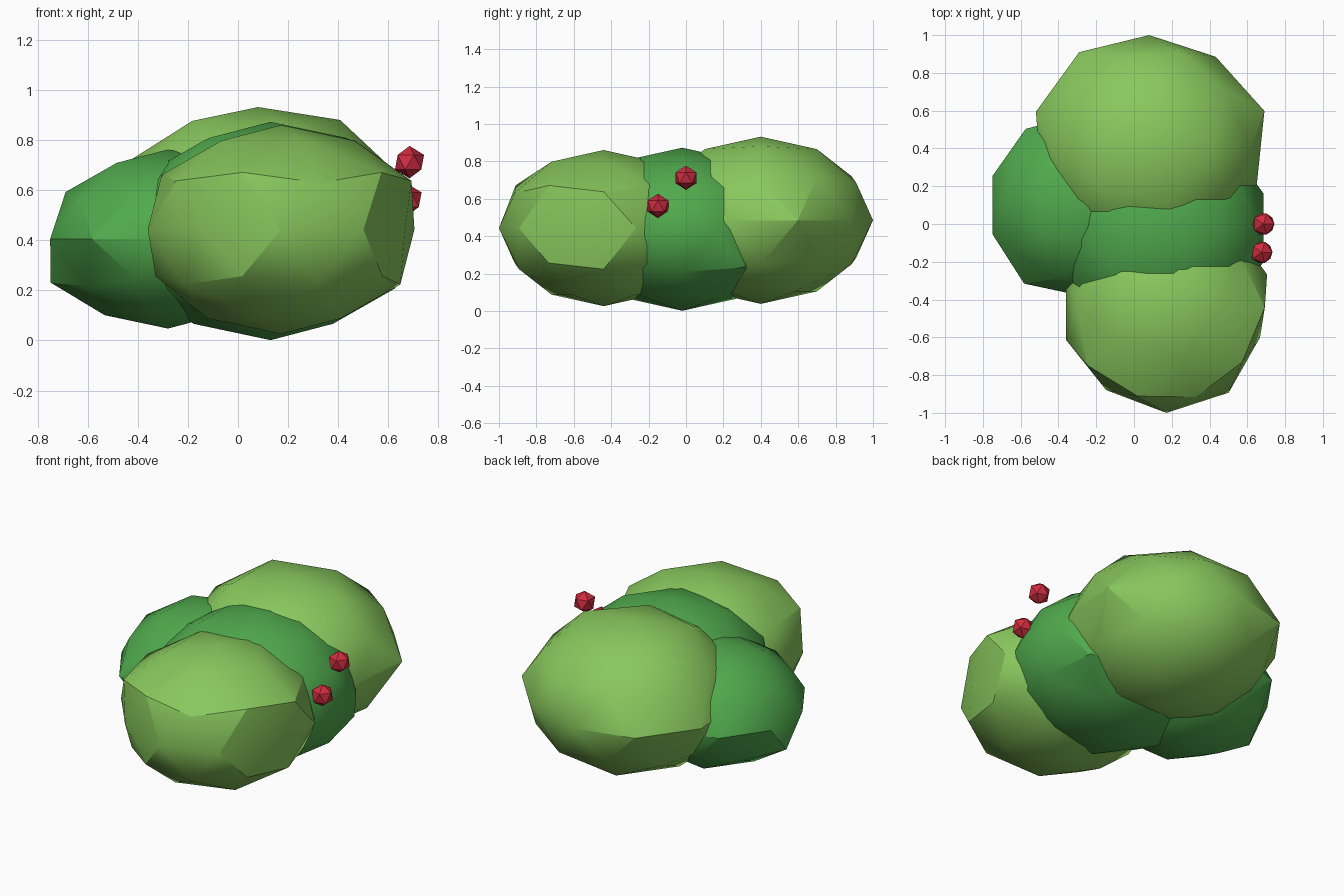
import bpy, math
from mathutils import Vector

if "Cube" in bpy.data.objects:
    bpy.data.objects.remove(bpy.data.objects["Cube"])


def material(name, rgb):
    m = bpy.data.materials.new(name)
    m.diffuse_color = (*rgb, 1)
    m.use_nodes = True
    m.node_tree.nodes["Principled BSDF"].inputs["Base Color"].default_value = m.diffuse_color
    return m


LIGHT = material("light_leaf", (0.25, 0.58, 0.11))
DARK = material("dark_leaf", (0.08, 0.40, 0.075))
RED = material("berry_red", (0.62, 0.025, 0.05))


def clump(name, loc, r, mat, bumps=()):
    """Squashed icosphere with a few corners pushed in or out."""
    bpy.ops.mesh.primitive_ico_sphere_add(subdivisions=2, radius=1, location=loc)
    ob = bpy.context.object
    ob.name = name
    for x, y, z, f in bumps:
        v = min(ob.data.vertices, key=lambda p: (p.co - Vector((x, y, z))).length)
        v.co *= f
    for v in ob.data.vertices:
        v.co = Vector((v.co.x * r, v.co.y * r, v.co.z * r * 0.745))
    ob.data.materials.append(mat)
    bpy.ops.object.shade_smooth_by_angle(angle=math.radians(25))
    return ob


# Leaf clumps
clump("front_clump", (0.172, -0.44, 0.443), 0.56, LIGHT,
      [(-.59, -.81, 0, .97), (.95, -.31, 0, .93), (.89, 0, .45, 1.04),
       (-.72, -.53, .45, 1.04), (-.26, -.81, .53, 1.04), (.69, -.5, .53, 1.04)])
clump("back_clump", (0.08, 0.4, 0.485), 0.6, LIGHT,
      [(-.59, .81, 0, 1.05), (.95, .31, 0, 1.07), (-.95, .31, 0, 1.05),
       (.53, 0, .85, 1.04), (-.43, -.31, .85, 1.03), (-.43, .31, .85, 1.03)])
clump("left_clump", (-0.28, 0.1, 0.405), 0.48, DARK,
      [(-.89, 0, -.45, 1.09), (-.95, .31, 0, 1.03), (-.95, -.31, 0, 1.03),
       (-.59, .81, 0, 1.04), (-.59, -.81, 0, 1.07)])
clump("middle_clump", (0.13, -0.02, 0.437), 0.585, DARK,
      [(.72, .53, -.45, 1.05)])

# Berries
for i, loc in enumerate([(0.685, 0, 0.712), (0.675, -0.15, 0.562)]):
    bpy.ops.mesh.primitive_ico_sphere_add(subdivisions=1, radius=0.065, location=loc)
    bpy.context.object.name = f"berry_{i + 1}"
    bpy.context.object.data.materials.append(RED)
